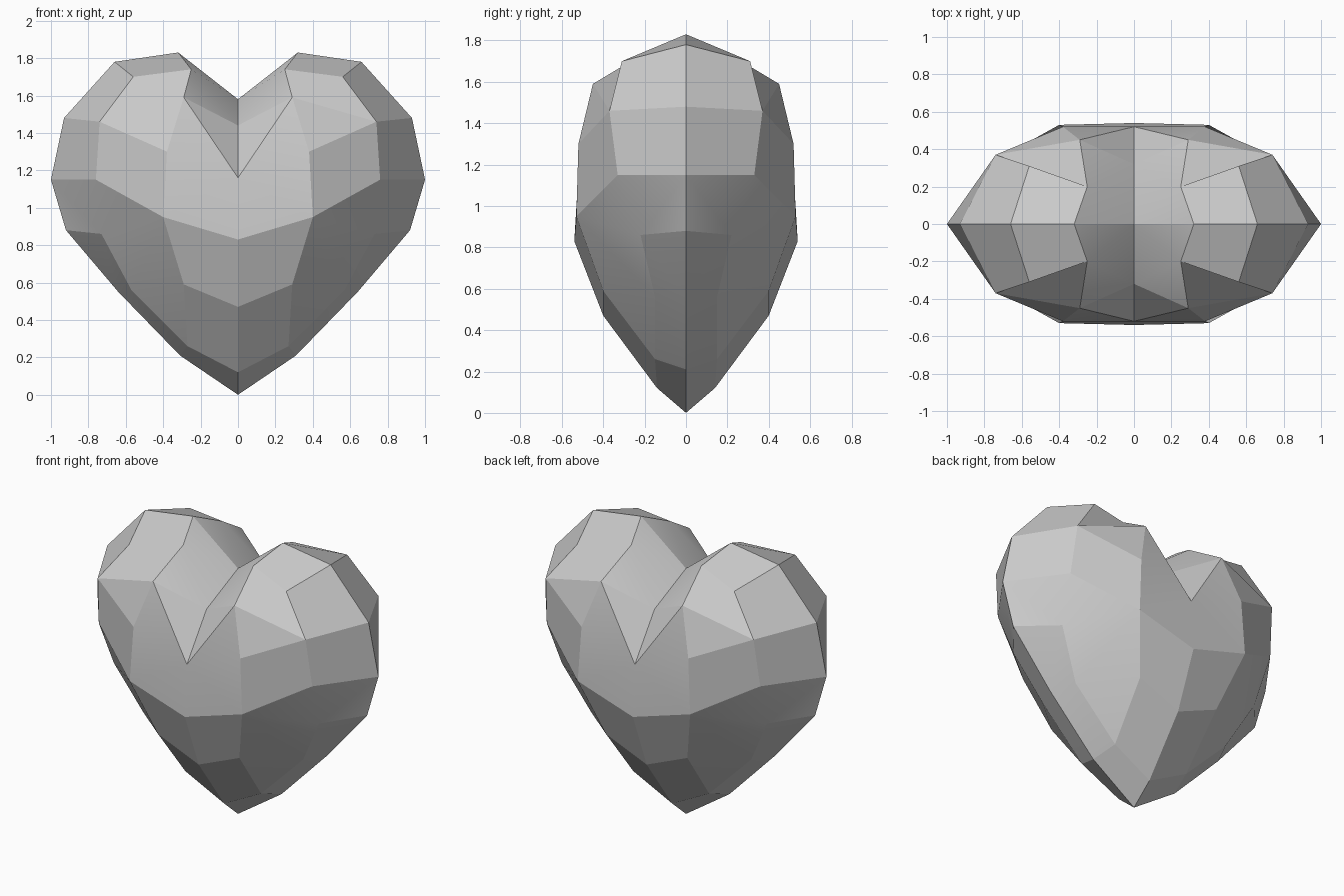
import bpy, bmesh, math

cube = bpy.data.objects.get("Cube")
if cube:
    bpy.data.objects.remove(cube)

# Loops of one quarter, listed from top to bottom as (x, depth, z)
centre = [(0, 0, 1.58), (0, .32, 1.44), (0, .52, 1.16), (0, .54, .83),
          (0, .40, .47), (0, .14, .12), (0, 0, 0)]
inner = [(.32, 0, 1.83), (.25, .20, 1.74), (.29, .45, 1.59), (.38, .52, 1.30),
         (.40, .53, .95), (.29, .40, .59), (.27, .15, .26)]
outer = [(.66, 0, 1.78), (.56, .31, 1.70), (.74, .37, 1.46), (.76, .33, 1.15),
         (.73, .22, .86), (.57, .15, .56)]
rim = [(.93, 0, 1.48), (1, 0, 1.15), (.92, 0, .88), (.64, 0, .55), (.31, 0, .21)]

bm = bmesh.new()
c, a, b, r = [[bm.verts.new((x, -d, z)) for x, d, z in loop]
              for loop in (centre, inner, outer, rim)]

faces = [
    # notch between the lobes
    (c[0], a[1], a[0]), (c[0], c[1], a[1]), (c[1], a[2], a[1]), (c[1], c[2], a[2]),
    # lobe crown
    (a[0], a[1], b[1], b[0]), (a[1], a[2], b[2], b[1]), (b[0], b[1], b[2], r[0]),
    # front shoulder
    (c[2], a[3], a[2]), (a[2], a[3], b[2]), (a[3], a[4], b[3], b[2]),
    (c[2], c[3], a[4], a[3]),
    # lower front
    (c[3], c[4], a[5], a[4]), (c[4], c[5], a[6], a[5]), (c[5], c[6], r[4], a[6]),
    # lower flank
    (a[4], b[4], b[3]), (a[4], a[5], b[5], b[4]), (a[5], a[6], b[5]),
    (b[5], a[6], r[4], r[3]),
    # side edge
    (b[2], b[3], r[1], r[0]), (b[3], b[4], r[1]), (b[4], r[2], r[1]),
    (b[4], b[5], r[3], r[2]),
]
for f in faces:
    bm.faces.new(f)

# Mirror the quarter across both planes of symmetry
for axis in ("X", "Y"):
    bmesh.ops.mirror(bm, geom=bm.verts[:] + bm.edges[:] + bm.faces[:],
                     axis=axis, merge_dist=0.001)
bmesh.ops.remove_doubles(bm, verts=bm.verts, dist=0.001)
bmesh.ops.recalc_face_normals(bm, faces=bm.faces)

mesh = bpy.data.meshes.new("heart")
bm.to_mesh(mesh)
bm.free()
heart = bpy.data.objects.new("heart", mesh)
bpy.context.collection.objects.link(heart)

# Plain grey surface
grey = bpy.data.materials.new("light grey")
grey.use_nodes = True
colour = (0.6, 0.6, 0.6, 1)
grey.diffuse_color = colour
grey.node_tree.nodes["Principled BSDF"].inputs["Base Color"].default_value = colour
mesh.materials.append(grey)

# Soften only the shallow creases, keep the facets crisp
bpy.ops.object.select_all(action="DESELECT")
heart.select_set(True)
bpy.context.view_layer.objects.active = heart
bpy.ops.object.shade_smooth_by_angle(angle=math.radians(15))
